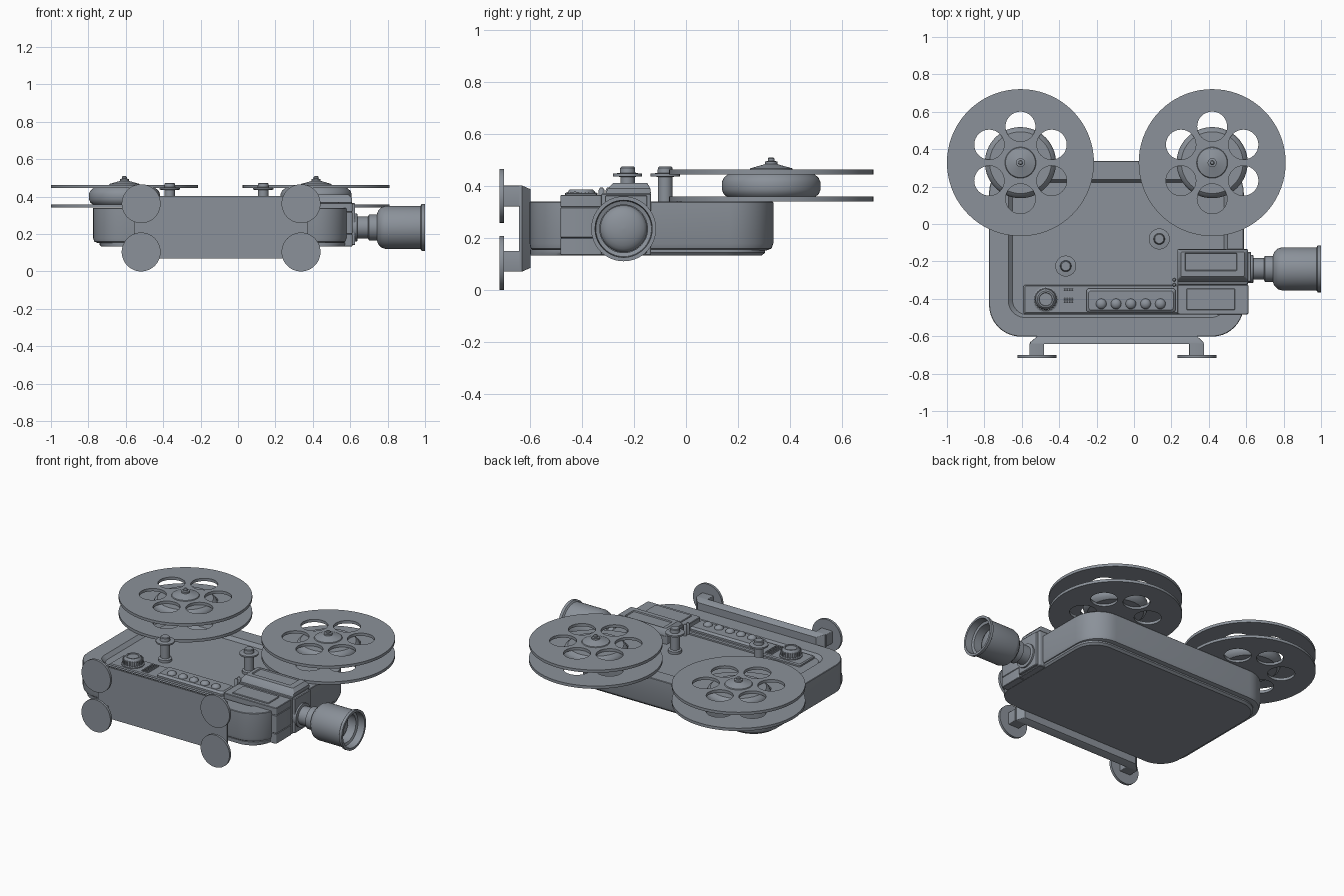
import bpy, bmesh, math

if "Cube" in bpy.data.objects:
    bpy.data.objects.remove(bpy.data.objects["Cube"])

AX = {'z': lambda u, v, w: (u, v, w),
      'y': lambda u, v, w: (u, w, v),
      'x': lambda u, v, w: (w, u, v)}

# One slate grey for the whole machine
GREY = bpy.data.materials.new("slate_grey")
GREY.diffuse_color = (0.258, 0.285, 0.322, 1)
GREY.use_nodes = True
GREY.node_tree.nodes["Principled BSDF"].inputs["Base Color"].default_value = GREY.diffuse_color


def finish(ob, angle=35):
    bpy.ops.object.select_all(action='DESELECT')
    ob.select_set(True)
    bpy.context.view_layer.objects.active = ob
    bpy.ops.object.shade_smooth_by_angle(angle=math.radians(angle))
    ob.data.materials.append(GREY)
    return ob


def skin(name, loops):
    """Bridge equal-length loops and cap both ends."""
    bm = bmesh.new()
    rows = [[bm.verts.new(p) for p in l] for l in loops]
    n = len(rows[0])
    for a, b in zip(rows, rows[1:]):
        for i in range(n):
            bm.faces.new((a[i], a[(i + 1) % n], b[(i + 1) % n], b[i]))
    bm.faces.new(rows[0])
    bm.faces.new(rows[-1])
    bmesh.ops.remove_doubles(bm, verts=bm.verts, dist=1e-5)
    bmesh.ops.recalc_face_normals(bm, faces=bm.faces)
    me = bpy.data.meshes.new(name)
    bm.to_mesh(me)
    bm.free()
    ob = bpy.data.objects.new(name, me)
    bpy.context.collection.objects.link(ob)
    return finish(ob)


def loft(name, stations, axis='z', seg=10):
    """Rounded rectangles (u0, u1, v0, v1, radius, height) skinned together."""
    loops = []
    for u0, u1, v0, v1, r, w in stations:
        pts = []
        for k, (cu, cv) in enumerate([(u1 - r, v1 - r), (u0 + r, v1 - r),
                                      (u0 + r, v0 + r), (u1 - r, v0 + r)]):
            for i in range(seg + 1):
                a = math.pi / 2 * (k + i / seg)
                pts.append(AX[axis](cu + r * math.cos(a), cv + r * math.sin(a), w))
        loops.append(pts)
    return skin(name, loops)


def block(name, x0, x1, y0, y1, z0, z1, r=0.01, b=0.006):
    """Box with rounded upright corners and a chamfered top and bottom."""
    return loft(name, [(x0 + b, x1 - b, y0 + b, y1 - b, r, z0), (x0, x1, y0, y1, r, z0 + b),
                       (x0, x1, y0, y1, r, z1 - b), (x0 + b, x1 - b, y0 + b, y1 - b, r, z1)], seg=4)


def lathe(name, profile, c=(0, 0), axis='z', n=48):
    """Spin (radius, height) points about an axis through c."""
    return skin(name, [[AX[axis](c[0] + max(r, 1e-4) * math.cos(2 * math.pi * i / n),
                                 c[1] + max(r, 1e-4) * math.sin(2 * math.pi * i / n), h)
                        for i in range(n)] for r, h in profile])


def reel_disc(name, cx, cy, z, t=0.018):
    """Flat disc with six round windows."""
    cu = bpy.data.curves.new(name, 'CURVE')
    cu.dimensions, cu.fill_mode, cu.extrude = '2D', 'BOTH', t / 2
    holes = [(0.193 * math.cos(math.radians(30 + 60 * k)),
              0.193 * math.sin(math.radians(30 + 60 * k)), 0.08, 32) for k in range(6)]
    for x, y, r, n in [(0, 0, 0.393, 72)] + holes:
        s = cu.splines.new('POLY')
        s.points.add(n - 1)
        for i, p in enumerate(s.points):
            a = 2 * math.pi * i / n
            p.co = (x + r * math.cos(a), y + r * math.sin(a), 0, 1)
        s.use_cyclic_u = True
    ob = bpy.data.objects.new(name, cu)
    bpy.context.collection.objects.link(ob)
    ob.location = (cx, cy, z)
    bpy.ops.object.select_all(action='DESELECT')
    ob.select_set(True)
    bpy.context.view_layer.objects.active = ob
    bpy.ops.object.convert(target='MESH')
    finish(bpy.context.view_layer.objects.active)


# Case with rounded lower edge and a recessed deck
X0, X1, Y0, Y1 = -0.775, 0.587, -0.602, 0.336
loft("case", [(X0 + 0.025, X1 - 0.025, Y0 + 0.012, Y1 - 0.025, 0.145, 0.152),
              (X0 + 0.007, X1 - 0.007, Y0 + 0.004, Y1 - 0.007, 0.163, 0.159),
              (X0, X1, Y0, Y1, 0.17, 0.178), (X0, X1, Y0, Y1, 0.17, 0.337),
              (X0 + 0.003, X1 - 0.003, Y0 + 0.003, Y1 - 0.003, 0.167, 0.34),
              (-0.672, 0.50, -0.50, 0.238, 0.09, 0.34),
              (-0.65, 0.48, -0.485, 0.222, 0.08, 0.318)])
loft("bottom_cover", [(X0 + 0.045, X1 - 0.02, Y0 + 0.003, 0.29, 0.14, 0.132),
                      (X0 + 0.035, X1 - 0.01, Y0 + 0.002, 0.305, 0.15, 0.143),
                      (X0 + 0.035, X1 - 0.01, Y0 + 0.002, 0.305, 0.15, 0.155)])

# Front stand plate with four legs and round feet
loft("stand_plate", [(-0.555, 0.372, 0.07, 0.402, 0.004, -0.642),
                     (-0.555, 0.372, 0.07, 0.402, 0.004, -0.632),
                     (-0.515, 0.335, 0.085, 0.387, 0.004, -0.598)], 'y', 3)
for side, x, lx in (("left", -0.518, -0.52), ("right", 0.337, 0.335)):
    for level, z, lz in (("lower", 0.104, 0.11), ("upper", 0.362, 0.361)):
        loft(f"leg_{side}_{level}", [(lx - 0.04, lx + 0.04, lz - 0.04, lz + 0.04, 0.004, w)
                                     for w in (-0.704, -0.64)], 'y', 3)
        lathe(f"foot_{side}_{level}", [(0, -0.717), (0.104, -0.717), (0.104, -0.701), (0, -0.701)],
              (x, z), 'y')

# Film reels
for side, cx in (("left", -0.607), ("right", 0.418)):
    c = (cx, 0.328)
    reel_disc(f"reel_lower_disc_{side}", *c, 0.35)
    reel_disc(f"reel_upper_disc_{side}", *c, 0.454)
    lathe(f"film_hub_{side}", [(0, 0.355), (0.165, 0.355), (0.182, 0.367), (0.19, 0.385),
                               (0.19, 0.415), (0.182, 0.432), (0.165, 0.446), (0, 0.446)], c, n=64)
    lathe(f"spindle_{side}", [(0, 0.345), (0.03, 0.345), (0.03, 0.45), (0.085, 0.46), (0.08, 0.468),
                              (0.03, 0.482), (0.024, 0.484), (0.024, 0.494), (0.013, 0.496),
                              (0.013, 0.505), (0.008, 0.51), (0, 0.51)], c)

# Film guide rollers
for side, c in (("left", (-0.365, -0.225)), ("right", (0.135, -0.08))):
    lathe(f"film_roller_{side}", [(0, 0.31), (0.04, 0.31), (0.04, 0.335), (0.028, 0.34),
                                  (0.028, 0.435), (0.056, 0.437), (0.056, 0.447),
                                  (0.03, 0.45), (0.028, 0.47), (0.024, 0.474), (0, 0.474)], c, n=32)

# Control strip: plate, dial, speaker grille, button tray
block("control_plate", -0.59, 0.24, -0.48, -0.325, 0.31, 0.334)
DX, DY = -0.472, -0.403
lathe("dial", [(0, 0.33), (0.068, 0.33), (0.068, 0.34), (0.058, 0.345), (0.054, 0.375),
               (0.044, 0.387), (0.036, 0.387), (0.034, 0.382), (0, 0.382)], (DX, DY))
for i in range(24):
    a = 2 * math.pi * i / 24
    x, y = DX + 0.058 * math.cos(a), DY + 0.058 * math.sin(a)
    lathe(f"dial_ridge_{i}", [(0, 0.335), (0.005, 0.335), (0.005, 0.372), (0, 0.374)], (x, y), n=6)
for i in range(4):
    for j in range(9):
        x, y = -0.375 + i * 0.0135, -0.457 + j * 0.0128
        block(f"grille_stud_{i}_{j}", x, x + 0.009, y, y + 0.009, 0.33, 0.339, 0.001, 0.001)
block("button_tray", -0.255, 0.222, -0.472, -0.345, 0.32, 0.358, 0.015, 0.012)
for i in range(5):
    lathe(f"button_{i}", [(0, 0.345), (0.03, 0.345)] +
          [(0.028 * math.cos(math.radians(a)), 0.358 + 0.02 * math.sin(math.radians(a)))
           for a in (0, 20, 40, 60, 75, 90)], (-0.175 + i * 0.079, -0.427), n=24)

# Lamp head beside the lens, in three tiers with a top window
for i, (z0, z1) in enumerate(((0.133, 0.2), (0.2, 0.318), (0.318, 0.366))):
    block(f"lamp_head_tier_{i}", 0.232, 0.612, -0.483, -0.325, z0, z1, 0.008, 0.003)
block("lamp_head_window", 0.28, 0.54, -0.46, -0.345, 0.36, 0.372, 0.006, 0.003)

# Lens housing with a chamfered hood
block("lens_housing", 0.232, 0.61, -0.326, -0.135, 0.133, 0.372, 0.008, 0.004)
loft("lens_hood", [(0.232, 0.61, -0.31, -0.135, 0.006, 0.37), (0.232, 0.61, -0.30, -0.137, 0.006, 0.39),
                   (0.25, 0.59, -0.28, -0.15, 0.006, 0.412), (0.272, 0.55, -0.25, -0.155, 0.004, 0.412),
                   (0.275, 0.547, -0.247, -0.158, 0.004, 0.405)], seg=4)
block("lens_mount", 0.60, 0.626, -0.31, -0.15, 0.14, 0.365, 0.004, 0.004)
for i, y in enumerate((-0.325, -0.298)):
    lathe(f"hood_catch_{i}", [(0, 0.32), (0.011, 0.32), (0.011, 0.385), (0.006, 0.393), (0, 0.394)],
          (0.215, y), n=16)

# Projection lens: neck, barrel, rim, stepped mouth and domed glass
LC = (-0.24, 0.235)
lathe("lens_barrel", [(0, 0.6), (0.075, 0.6), (0.075, 0.637), (0.058, 0.64), (0.058, 0.695), (0.07, 0.7),
                      (0.07, 0.742), (0.09, 0.75), (0.108, 0.768), (0.115, 0.79), (0.115, 0.975),
                      (0.125, 0.982), (0.125, 1.0), (0.11, 1.0), (0.107, 0.955), (0.092, 0.95),
                      (0.092, 0.88), (0, 0.88)], LC, 'x', 64)
lathe("lens_glass", [(0, 0.87), (0.09, 0.87)] +
      [(0.09 * math.cos(math.radians(a)), 0.885 + 0.04 * math.sin(math.radians(a)))
       for a in range(0, 91, 15)], LC, 'x')
